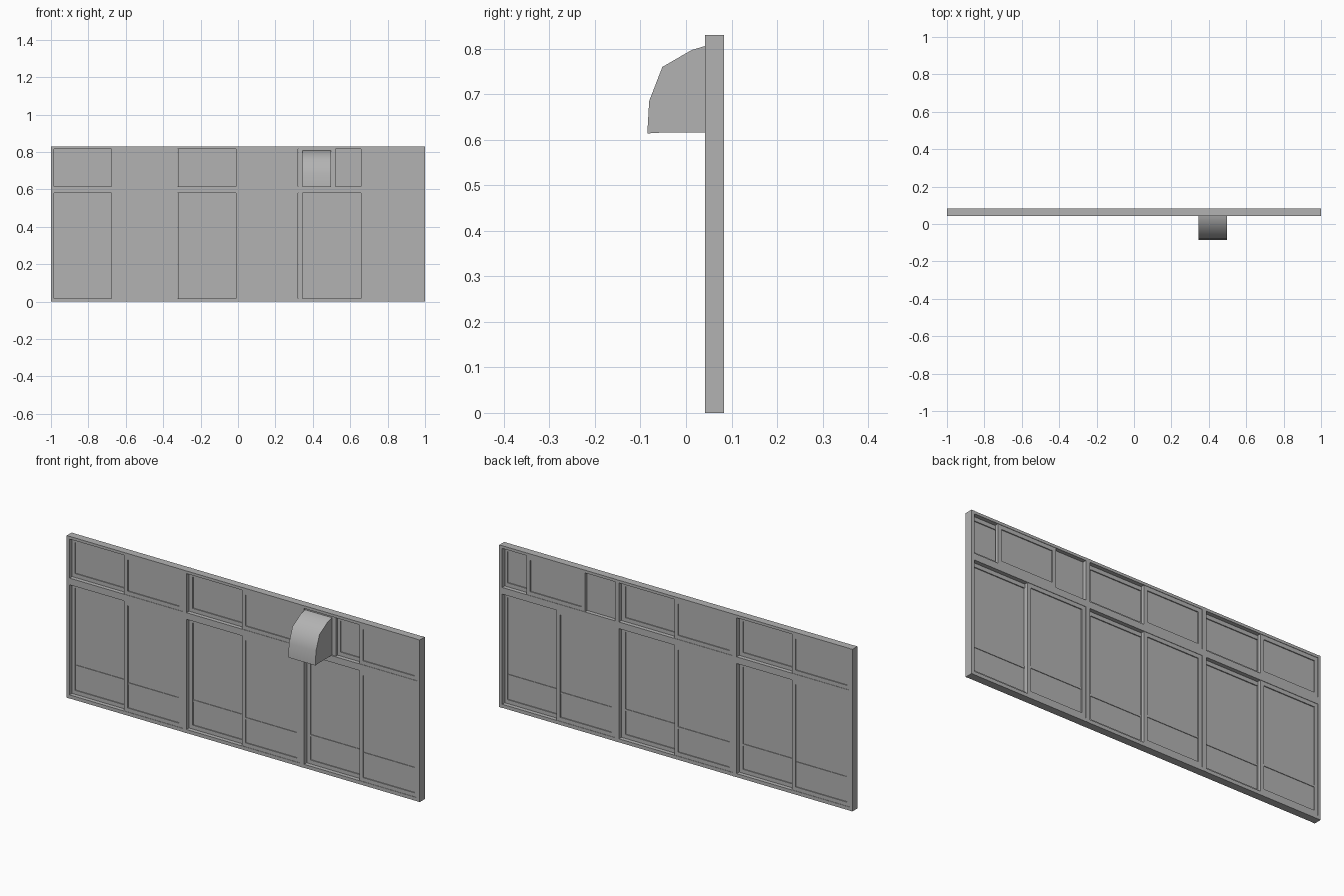
import bpy
import bmesh

cube = bpy.data.objects.get("Cube")
if cube:
    bpy.data.objects.remove(cube, do_unlink=True)

grey = bpy.data.materials.new("window_grey")
grey.use_nodes = True
colour = (0.45, 0.45, 0.45, 1)
grey.diffuse_color = colour
grey.node_tree.nodes["Principled BSDF"].inputs["Base Color"].default_value = colour


def make_object(name, bm):
    bmesh.ops.recalc_face_normals(bm, faces=bm.faces)
    mesh = bpy.data.meshes.new(name)
    bm.to_mesh(mesh)
    bm.free()
    mesh.materials.append(grey)
    obj = bpy.data.objects.new(name, mesh)
    bpy.context.collection.objects.link(obj)
    return obj


def add_box(bm, xs, ys, zs):
    verts = bmesh.ops.create_cube(bm, size=1)["verts"]
    for v in verts:
        for axis, (low, high) in enumerate((xs, ys, zs)):
            v.co[axis] = low if v.co[axis] < 0 else high


def box(name, xs, ys, zs):
    bm = bmesh.new()
    add_box(bm, xs, ys, zs)
    return make_object(name, bm)


HEIGHT = 0.83
FRONT, BACK = 0.042, 0.083
RAIL_Y = (FRONT + 0.001, BACK - 0.001)
EDGE = 0.016
BAY = 2 / 3
STILE = 0.02
FRONT_TRACK = (0.045, 0.061)
REAR_TRACK = (0.064, 0.080)
LOWER = (0.018, 0.582)
UPPER = (0.616, 0.816)


def sash(name, xs, track, zs, bar_height=None):
    """Sliding sash: stiles, rails, thin pane and an optional glazing bar."""
    (x0, x1), (y0, y1), (z0, z1) = xs, track, zs
    bm = bmesh.new()
    for x in (x0, x1 - STILE):
        add_box(bm, (x, x + STILE), track, zs)
    inner = (x0 + STILE, x1 - STILE)
    for z in (z0, z1 - STILE):
        add_box(bm, inner, track, (z, z + STILE))
    if bar_height:
        add_box(bm, inner, (y0 + 0.002, y1 - 0.002), (bar_height, bar_height + 0.01))
    make_object(name + "_frame", bm)
    mid = (y0 + y1) / 2
    box(name + "_pane", inner, (mid - 0.003, mid + 0.003), (z0 + STILE, z1 - STILE))


# Outer frame, mullions and transom
for name, zs in (("sill", (0, LOWER[0])), ("transom", (LOWER[1], UPPER[0])),
                 ("head", (UPPER[1], HEIGHT))):
    box(name, (-1 + EDGE, 1 - EDGE), RAIL_Y, zs)
box("right_jamb", (-1, -1 + EDGE), (FRONT, BACK), (0, HEIGHT))
box("left_jamb", (1 - EDGE, 1), (FRONT, BACK), (0, HEIGHT))
for side, x in (("right", -BAY / 2), ("left", BAY / 2)):
    box(side + "_mullion", (x - 0.011, x + 0.011), (FRONT, BACK), (0, HEIGHT))

# Pairs of sliding sashes in every bay, the last upper one slid open
OPENING = 0.17
for i, bay in enumerate(("right", "middle", "left")):
    start = -1 + i * BAY + 0.012
    end = start + BAY - 0.024
    centre = (start + end) / 2
    for level, zs, bar in (("lower", LOWER, 0.157), ("upper", UPPER, None)):
        slide = OPENING if bay == "left" and level == "upper" else 0
        sash(f"{bay}_{level}_rear_sash", (start + slide, centre + 0.01 + slide),
             REAR_TRACK, zs, bar)
        sash(f"{bay}_{level}_front_sash", (centre - 0.01, end), FRONT_TRACK, zs, bar)

# Panel filling the opening behind the hood
box("vent_panel", (0.342, 0.52), (0.05, 0.062), UPPER)

# Curved vent hood, extruded from its side profile
profile = [(0.05, 0.616), (-0.05, 0.616), (-0.085, 0.614), (-0.081, 0.685),
           (-0.052, 0.76), (0.012, 0.797), (0.042, 0.806), (0.05, 0.807)]
bm = bmesh.new()
face = bm.faces.new([bm.verts.new((0.345, y, z)) for y, z in profile])
side = bmesh.ops.extrude_face_region(bm, geom=[face])["geom"]
bmesh.ops.translate(bm, vec=(0.153, 0, 0),
                    verts=[g for g in side if isinstance(g, bmesh.types.BMVert)])
hood = make_object("vent_hood", bm)
bpy.ops.object.select_all(action="DESELECT")
hood.select_set(True)
bpy.context.view_layer.objects.active = hood
bpy.ops.object.shade_smooth_by_angle(angle=0.8)
